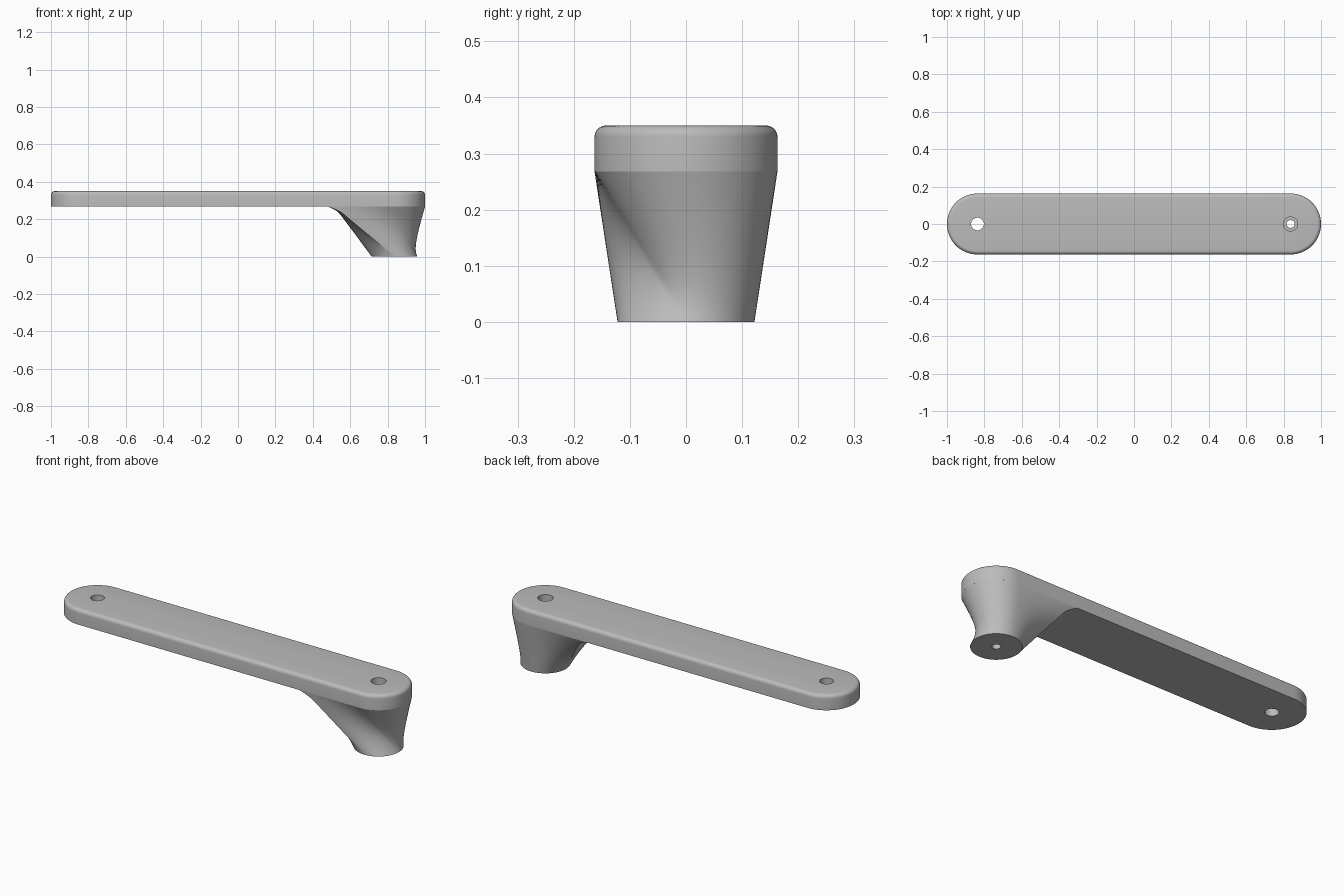
import bpy, bmesh
from math import pi, cos, sin, radians

cube = bpy.data.objects.get("Cube")
if cube:
    bpy.data.objects.remove(cube, do_unlink=True)

R = 0.163            # arm half width and end radius
PIVOT = 1 - R        # x of the hole centres
UNDER, TOP = 0.268, 0.35
FOOT_R = 0.122

grey = bpy.data.materials.new("plain grey")
grey.use_nodes = True
grey.diffuse_color = (0.5, 0.5, 0.5, 1)
grey.node_tree.nodes["Principled BSDF"].inputs["Base Color"].default_value = (0.5, 0.5, 0.5, 1)


def finish(name, bm):
    bmesh.ops.recalc_face_normals(bm, faces=bm.faces[:])
    mesh = bpy.data.meshes.new(name)
    bm.to_mesh(mesh)
    bm.free()
    mesh.materials.append(grey)
    obj = bpy.data.objects.new(name, mesh)
    bpy.context.collection.objects.link(obj)
    return obj


def activate(obj):
    bpy.ops.object.select_all(action='DESELECT')
    obj.select_set(True)
    bpy.context.view_layer.objects.active = obj


def drill(obj, x, radius, z0, z1):
    """Cut a round vertical hole from z0 to z1."""
    bpy.ops.mesh.primitive_cylinder_add(vertices=48, radius=radius, depth=z1 - z0,
                                        location=(x, 0, (z0 + z1) / 2))
    cutter = bpy.context.object
    cutter.hide_render = True
    activate(obj)
    mod = obj.modifiers.new("hole", 'BOOLEAN')
    mod.operation, mod.solver, mod.object = 'DIFFERENCE', 'EXACT', cutter
    bpy.ops.object.modifier_apply(modifier=mod.name)
    bpy.data.objects.remove(cutter, do_unlink=True)


def lerp(a, b, t):
    return a + (b - a) * t


# Arm: round-ended bar with a softened top rim
bm = bmesh.new()
N = 40
outline = []
for side in (1, -1):
    for i in range(N + 1):
        a = -pi / 2 + pi * i / N
        outline.append((side * (PIVOT + R * cos(a)), side * R * sin(a)))
base = bm.faces.new([bm.verts.new((x, y, UNDER)) for x, y in outline])
ext = bmesh.ops.extrude_face_region(bm, geom=[base])
bmesh.ops.translate(bm, vec=(0, 0, TOP - UNDER),
                    verts=[v for v in ext["geom"] if isinstance(v, bmesh.types.BMVert)])
if base.is_valid is False or not any(all(v.co.z < UNDER + 0.001 for v in f.verts) for f in bm.faces):
    bm.faces.new([v for v in bm.verts if v.co.z < UNDER + 0.001])
rim = [e for e in bm.edges if all(v.co.z > TOP - 0.001 for v in e.verts)]
bmesh.ops.bevel(bm, geom=rim, offset=0.02, segments=6, profile=0.5, affect='EDGES')
arm = finish("arm", bm)

# Foot: twisted loft, each quarter of the base circle feeding one side of the top
HEEL = 0.515
Q = 24


def top_point(quarter, t):
    if quarter == 0:                       # round end
        a = -pi / 2 + pi * t
        return PIVOT + R * cos(a), R * sin(a)
    if quarter == 1:                       # back side
        return lerp(PIVOT, HEEL, t), R
    if quarter == 2:                       # inner end
        return HEEL, lerp(R, -R, t)
    return lerp(HEEL, PIVOT, t), -R        # front side


bm = bmesh.new()
LEVELS = 28
rings = []
for level in range(LEVELS + 1):
    h = level / LEVELS
    flare = 0.035 * max(0, (h - 0.85) / 0.15) ** 2
    ring = []
    for k in range(4 * Q):
        x1, y1 = top_point(k // Q, (k % Q) / Q)
        a = 2 * pi * k / (4 * Q)
        x0, y0 = PIVOT + FOOT_R * cos(a), FOOT_R * sin(a)
        reach = max(0, min(1, (PIVOT - x1) / (PIVOT - HEEL)))
        ring.append(bm.verts.new((lerp(x0, x1, h) - flare * reach,
                                  lerp(y0, y1, h), UNDER * h)))
    rings.append(ring)
for low, high in zip(rings, rings[1:]):
    for k in range(4 * Q):
        j = (k + 1) % (4 * Q)
        bm.faces.new((low[k], low[j], high[j], high[k]))
bm.faces.new(rings[0][::-1])
bm.faces.new(rings[-1])
foot = finish("foot", bm)

# Holes: plain at the free end, stepped screw hole through the foot
drill(arm, -PIVOT, 0.034, 0, 0.5)
drill(arm, PIVOT, 0.038, 0, 0.5)
drill(foot, PIVOT, 0.038, 0.08, 0.5)
drill(foot, PIVOT, 0.021, -0.1, 0.2)

for obj in (arm, foot):
    activate(obj)
    bpy.ops.object.shade_smooth_by_angle(angle=radians(35))
